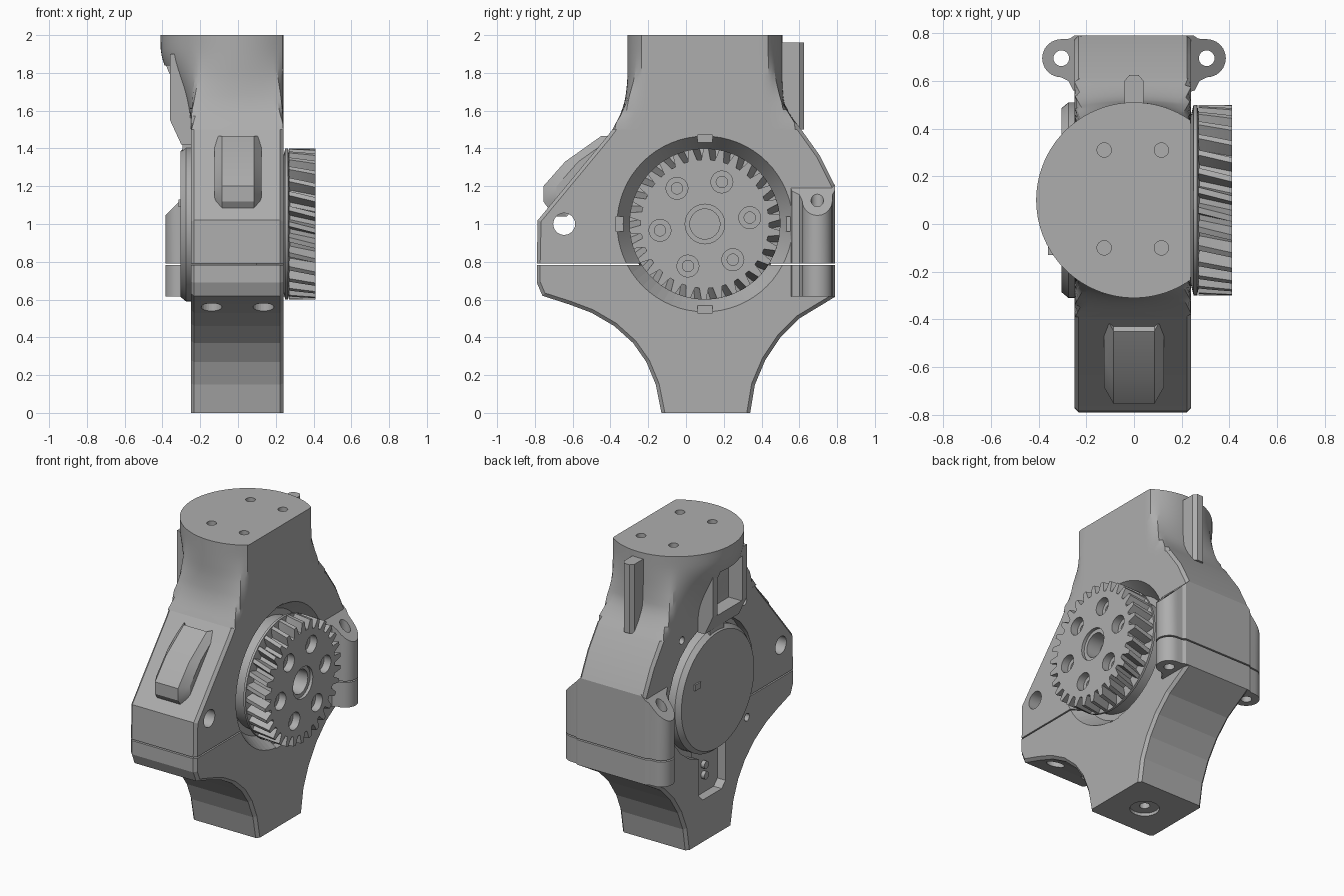
import bpy, bmesh, math
from math import sin, cos, pi, radians

cube = bpy.data.objects.get("Cube")
if cube:
    bpy.data.objects.remove(cube)

grey = bpy.data.materials.new("cast_grey")
grey.use_nodes = True
COL = (0.42, 0.42, 0.42, 1)
grey.diffuse_color = COL
for node in grey.node_tree.nodes:
    if node.type == 'BSDF_PRINCIPLED':
        node.inputs["Base Color"].default_value = COL
        node.inputs["Roughness"].default_value = 0.6

AXLE_Y, AXLE_Z = 0.1, 1.0


def loft(name, rings, chamfer=0):
    """Skin a list of equal rings and cap both ends."""
    bm = bmesh.new()
    rows = [[bm.verts.new(p) for p in ring] for ring in rings]
    n = len(rows[0])
    for a, b in zip(rows, rows[1:]):
        for i in range(n):
            j = (i + 1) % n
            bm.faces.new((a[i], a[j], b[j], b[i]))
    bm.faces.new(rows[0][::-1])
    bm.faces.new(rows[-1])
    bmesh.ops.recalc_face_normals(bm, faces=bm.faces[:])
    if chamfer:
        # side outline edges only, skipping the level mating faces
        rim = [e for e in bm.edges
               if abs(e.verts[0].co.x - e.verts[1].co.x) < 1e-5
               and abs(e.verts[0].co.z - e.verts[1].co.z) > 1e-4]
        bmesh.ops.bevel(bm, geom=rim, offset=chamfer, segments=1,
                        affect='EDGES', profile=0.5)
    mesh = bpy.data.meshes.new(name)
    bm.to_mesh(mesh)
    bm.free()
    mesh.materials.append(grey)
    obj = bpy.data.objects.new(name, mesh)
    bpy.context.collection.objects.link(obj)
    return obj


def at(axis, a, b, c):
    return {'x': (c, a, b), 'y': (a, c, b), 'z': (a, b, c)}[axis]


def prism(name, axis, pts, lo, hi, chamfer=0):
    return loft(name, [[at(axis, a, b, c) for a, b in pts] for c in (lo, hi)], chamfer)


def circle(a, b, r, n):
    return [(a + r * cos(2 * pi * i / n), b + r * sin(2 * pi * i / n)) for i in range(n)]


def turned(name, axis, a, b, steps, n=32):
    """Round part given as (radius, position along axis) steps."""
    return loft(name, [[at(axis, p, q, c) for p, q in circle(a, b, r, n)] for r, c in steps])


def hole(axis, a, b, r, lo, hi):
    return turned("cutter", axis, a, b, [(r, lo), (r, hi)], 24)


def box(name, x0, x1, y0, y1, z0, z1):
    return prism(name, 'z', [(x0, y0), (x1, y0), (x1, y1), (x0, y1)], z0, z1)


def cut(objs, cutters):
    for obj in objs:
        for c in cutters:
            m = obj.modifiers.new("cut", 'BOOLEAN')
            m.operation, m.solver, m.object = 'DIFFERENCE', 'EXACT', c
        deps = bpy.context.evaluated_depsgraph_get()
        mesh = bpy.data.meshes.new_from_object(obj.evaluated_get(deps))
        obj.modifiers.clear()
        obj.data = mesh
    for c in cutters:
        bpy.data.objects.remove(c)


# Split housing
lower = prism("lower_housing", 'x', [
    (-.13, 0), (-.16, .15), (-.21, .27), (-.28, .37), (-.38, .46), (-.5, .53),
    (-.62, .575), (-.76, .62), (-.79, .69), (-.79, .782), (.79, .782), (.79, .615),
    (.6, .5), (.5, .4), (.42, .28), (.365, .15), (.34, 0)], -.25, .24, .018)
upper = prism("upper_housing", 'x', [
    (-.79, .791), (-.785, 1.02), (-.42, 1.46), (-.39, 1.5), (.61, 1.5),
    (.71, 1.36), (.79, 1.2), (.79, .791)], -.25, .24, .018)


# Neck blending from the box section to a flat-sided round flange
def lerp_table(table, z):
    for (z0, v0), (z1, v1) in zip(table, table[1:]):
        if z <= z1:
            return v0 + (v1 - v0) * (z - z0) / (z1 - z0)
    return table[-1][1]


FRONT = [(1.5, -.39), (1.57, -.355), (1.65, -.33), (1.78, -.31), (2, -.31)]
BACK = [(1.5, .61), (1.57, .56), (1.65, .52), (1.78, .51), (2, .51)]


def neck_ring(z, n=128):
    t = min(1, (z - 1.5) / .44)
    t = t * t * (3 - 2 * t)
    y0, y1 = lerp_table(FRONT, z) - AXLE_Y, lerp_table(BACK, z) - AXLE_Y
    ring = []
    for i in range(n):
        c, s = cos(2 * pi * (i + .5) / n), sin(2 * pi * (i + .5) / n)
        flat = (.24 if c > 0 else -.25) / c
        square = min(flat, (y1 if s > 0 else y0) / s)
        rounded = min(.41, .24 / c) if c > 0 else .41
        r = square + (rounded - square) * t
        ring.append((r * c, AXLE_Y + r * s, z))
    return ring


neck = loft("neck", [neck_ring(1.5 + .5 * k / 14) for k in range(15)])
cut([neck], [hole('z', x, y, .03, 1.85, 2.1) for x in (-.125, .115) for y in (-.1, .31)])

# Gusset under the flange with its pocket
gusset = prism("neck_gusset", 'y', [(-.2, 1.42), (-.3, 1.42), (-.36, 1.55),
                                    (-.36, 1.9), (-.2, 1.9)], -.13, .23)
cut([gusset, neck], [box("cutter", -.5, -.26, -.08, .18, 1.54, 1.84)])

# Rear rib
prism("rear_rib", 'z', [(-.04, .4), (-.04, .6), (-.02, .624), (.02, .624),
                        (.04, .6), (.04, .4)], 1.5, 1.96)

# Front cable ramp, flared at its root
ramp = [(-.7, 1.04), (-.755, 1.12), (-.755, 1.2), (-.64, 1.33), (-.45, 1.465), (-.4, 1.42)]
loft("front_ramp", [[(x, y + dy, z) for y, z in ramp]
                    for x, dy in ((-.125, .07), (-.085, 0), (.085, 0), (.125, .07))])

# Housing recesses, bolt holes and notches
cuts = [turned("cutter", 'x', AXLE_Y, AXLE_Z, [(.4, .14), (.478, .26)], 64),
        hole('x', AXLE_Y, AXLE_Z, .45, -.3, -.2),
        hole('x', -.645, 1.0, .058, -.5, .5)]
for dy, dz in ((1, 0), (-1, 0), (0, 1), (0, -1)):
    y, z = AXLE_Y + .43 * dy, AXLE_Z + .43 * dz
    cuts.append(box("cutter", .19, .3, y - .04, y + .04, z - .04, z + .04))
for y, z in ((-.287, .655), (-.26, 1.44), (.4, 1.43)):
    cuts.append(hole('x', y, z, .025, -.3, -.15))
cut([lower, upper], cuts)
cut([lower], [prism("cutter", 'x', [(-.06, .7), (-.06, .32), (-.02, .28), (.18, .28),
                                    (.22, .32), (.22, .7)], -.3, -.19),
              hole('z', 0, AXLE_Y, .09, -.1, .02),
              hole('z', 0, AXLE_Y, .032, -.1, .2),
              hole('z', -.14, -.58, .055, .4, .7),
              hole('z', .135, -.58, .055, .4, .7)])

# Pocket screws
for y, z in ((.09, .47), (.09, .4)):
    turned("pocket_screw", 'x', y, z, [(.025, -.18), (.025, -.215)], 16)

# Side lugs, sloped on top and split with the housing
for side, label in ((1, "left"), (-1, "right")):
    outline = [(.22, .79), (.25, .79), (.27, .777)]
    outline += [(.305 + .08 * cos(radians(a)), .695 + .08 * sin(radians(a)))
                for a in range(90, -91, -15)]
    outline += [(.275, .6), (.255, .56), (.22, .55)]
    lug = loft(label + "_lug", [[(side * x, y, .615) for x, y in outline],
                                [(side * x, y, 1.43 - x) for x, y in outline]])
    cut([lug], [hole('z', side * .305, .695, .033, .5, 1.3),
                box("cutter", -.5, .5, .4, .9, .782, .791)])

# Motor can and its details
turned("motor_can", 'x', AXLE_Y, AXLE_Z,
       [(.39, .1), (.41, -.15), (.41, -.275), (.385, -.305)], 64)
box("can_tab", -.295, -.2, .02, .17, 1.36, 1.45)
box("can_clip", -.315, -.3, .29, .35, 1.09, 1.13)

# Helical gear with bolt circle
TEETH = 30


def gear_ring(x, turn):
    ring = []
    for k in range(TEETH):
        for r, f in ((.34, -.34), (.4, -.15), (.4, .15), (.34, .34)):
            a = 2 * pi * (k + f) / TEETH + turn
            ring.append((x, AXLE_Y + r * cos(a), AXLE_Z + r * sin(a)))
    return ring


gear = loft("helical_gear", [gear_ring(.27 + .14 * i / 3, .03 * i) for i in range(4)])
turned("gear_flange", 'x', AXLE_Y, AXLE_Z, [(.36, .1), (.36, .24), (.4, .25), (.4, .265), (.34, .275)], 64)
cuts = [hole('x', AXLE_Y, AXLE_Z, .105, .39, .5), hole('x', AXLE_Y, AXLE_Z, .08, .29, .5)]
for k in range(6):
    a = radians(8 + 60 * k)
    y, z = AXLE_Y + .24 * cos(a), AXLE_Z + .24 * sin(a)
    cuts += [hole('x', y, z, .058, .36, .5), hole('x', y, z, .03, .29, .5)]
cut([gear], cuts)

# Shading: keep the lower curve faceted, smooth the rest
for obj in bpy.context.collection.objects:
    if obj.type == 'MESH' and grey.name in obj.data.materials:
        obj.data.shade_smooth()
        obj.data.set_sharp_from_angle(angle=radians(4 if obj is lower else 24))
